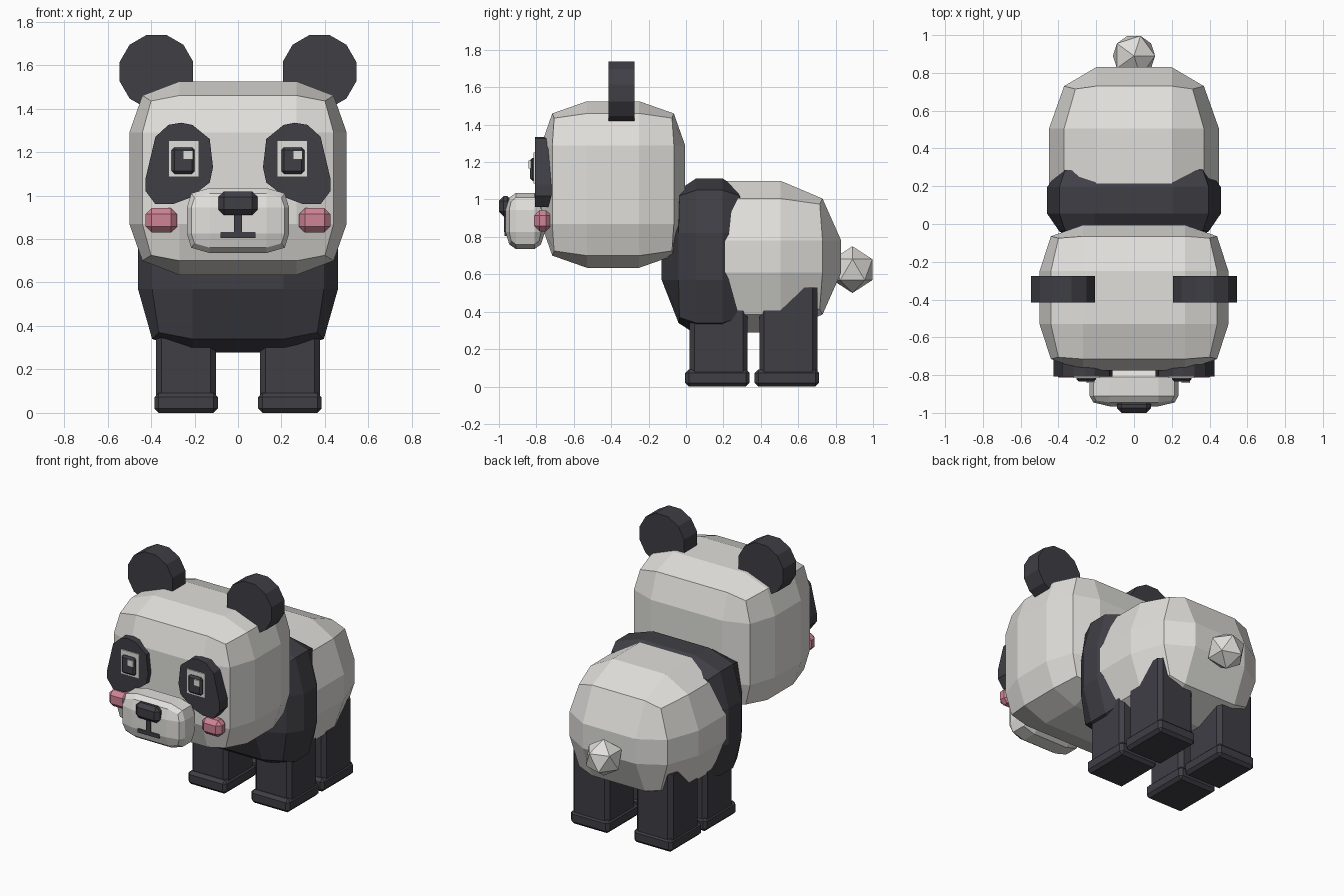
import bpy, bmesh, math
from mathutils import Vector

default = bpy.data.objects.get("Cube")
if default:
    bpy.data.objects.remove(default, do_unlink=True)


def material(name, rgb):
    mat = bpy.data.materials.new(name)
    mat.use_nodes = True
    mat.diffuse_color = (*rgb, 1)
    mat.node_tree.nodes["Principled BSDF"].inputs["Base Color"].default_value = (*rgb, 1)
    return mat


WHITE = material("warm_white", (0.75, 0.74, 0.71))
DARK = material("charcoal", (0.05, 0.049, 0.06))
PINK = material("blush_pink", (0.62, 0.23, 0.30))


def finish(bm, name, mat):
    bmesh.ops.recalc_face_normals(bm, faces=bm.faces)
    mesh = bpy.data.meshes.new(name)
    bm.to_mesh(mesh)
    bm.free()
    mesh.materials.append(mat)
    obj = bpy.data.objects.new(name, mesh)
    bpy.context.collection.objects.link(obj)
    return obj


def rounded_block(name, mat, center, half, mid, edge, corner):
    """Cube cut in thirds, with its face, edge and corner points pulled to a soft form."""
    bm = bmesh.new()
    bmesh.ops.create_cube(bm, size=2)
    bmesh.ops.subdivide_edges(bm, edges=bm.edges[:], cuts=2, use_grid_fill=True)
    for v in bm.verts:
        outer = [abs(c) > 0.9 for c in v.co]
        size = (half, edge, corner)[sum(outer) - 1]
        v.co = Vector(math.copysign(size[i] if outer[i] else mid[i], v.co[i]) + center[i]
                      for i in range(3))
    return finish(bm, name, mat)


def box(name, mat, low, high, bevel=0, upright_only=False):
    """Box between two corners, with optional chamfered edges."""
    bm = bmesh.new()
    bmesh.ops.create_cube(bm, size=1)
    for v in bm.verts:
        v.co = Vector(low[i] + (v.co[i] + 0.5) * (high[i] - low[i]) for i in range(3))
    if bevel:
        edges = [e for e in bm.edges if not upright_only
                 or abs(e.verts[0].co.z - e.verts[1].co.z) > 0.01]
        bmesh.ops.bevel(bm, geom=edges, offset=bevel, segments=1, affect='EDGES')
    return finish(bm, name, mat)


def plate(name, mat, outline, front, back):
    """Outline in x and z, extruded along y."""
    bm = bmesh.new()
    face = bm.faces.new([bm.verts.new((x, front, z)) for x, z in outline])
    out = bmesh.ops.extrude_face_region(bm, geom=[face])
    for v in out["geom"]:
        if isinstance(v, bmesh.types.BMVert):
            v.co.y = back
    return finish(bm, name, mat)


def mirrored_box(name, mat, side, low, high, **options):
    xs = sorted((side * low[0], side * high[0]))
    return box(name, mat, (xs[0], *low[1:]), (xs[1], *high[1:]), **options)


# Body, dark shoulder band, head and muzzle
rounded_block("body", WHITE, (0, 0.355, 0.695), (0.45, 0.475, 0.405),
              (0.2, 0.15, 0.085), (0.37, 0.375, 0.31), (0.31, 0.36, 0.28))
rounded_block("shoulder_band", DARK, (0, 0.125, 0.695), (0.46, 0.255, 0.418),
              (0.21, 0.07, 0.125), (0.395, 0.165, 0.355), (0.365, 0.16, 0.325))
rounded_block("head", WHITE, (0, -0.39, 1.08), (0.5, 0.385, 0.445),
              (0.27, 0.14, 0.21), (0.44, 0.325, 0.38), (0.4, 0.315, 0.355))
rounded_block("muzzle", WHITE, (0, -0.86, 0.885), (0.235, 0.105, 0.15),
              (0.13, 0.05, 0.06), (0.215, 0.085, 0.125), (0.2, 0.075, 0.105))

# Tail
bm = bmesh.new()
bmesh.ops.create_icosphere(bm, subdivisions=1, radius=0.125)
bmesh.ops.translate(bm, verts=bm.verts, vec=(0, 0.89, 0.625))
finish(bm, "tail", WHITE)

# Nose and mouth
box("nose", DARK, (-0.09, -1, 0.91), (0.09, -0.93, 1.018), bevel=0.025)
box("mouth_stem", DARK, (-0.018, -0.972, 0.825), (0.018, -0.955, 0.92))
box("mouth_bar", DARK, (-0.08, -0.971, 0.805), (0.08, -0.955, 0.832))

PATCH = [(0.21, 1.325), (0.26, 1.335), (0.32, 1.325), (0.38, 1.27), (0.425, 1.08),
         (0.425, 1.02), (0.38, 0.96), (0.30, 0.96), (0.22, 0.99), (0.13, 1.06),
         (0.115, 1.13), (0.13, 1.26)]

for side, tag in ((1, "left"), (-1, "right")):
    # Ear discs
    radius, sides = 0.175, 12
    angles = [(i + 0.5) * math.tau / sides for i in range(sides)]
    plate(tag + "_ear", DARK, [(side * 0.375 + radius * math.cos(a),
                                1.57 + radius * math.sin(a)) for a in angles], -0.415, -0.275)

    # Eye patch, eye and highlight
    plate(tag + "_eye_patch", DARK, [(side * x, z) for x, z in PATCH], -0.808, -0.72)
    mirrored_box(tag + "_eye_white", WHITE, side, (0.18, -0.816, 1.085), (0.32, -0.8, 1.252))
    mirrored_box(tag + "_pupil", DARK, side, (0.2, -0.833, 1.1), (0.305, -0.8, 1.222),
                 bevel=0.012)
    glint = side * 0.252 + 0.022
    box(tag + "_eye_glint", WHITE, (glint - 0.022, -0.841, 1.165), (glint + 0.022, -0.825, 1.208))

    # Cheek
    mirrored_box(tag + "_cheek", PINK, side, (0.28, -0.812, 0.83), (0.426, -0.72, 0.942),
                 bevel=0.028)

    # Legs and feet
    for place, y in (("front", 0.17), ("hind", 0.55 - 0.008)):
        name = f"{tag}_{place}"
        mirrored_box(name + "_leg", DARK, side, (0.102, y - 0.15, 0.05), (0.378, y + 0.16, 0.53),
                     bevel=0.025, upright_only=True)
        mirrored_box(name + "_foot", DARK, side, (0.093, y - 0.175, 0), (0.385, y + 0.17, 0.092),
                     bevel=0.02)
